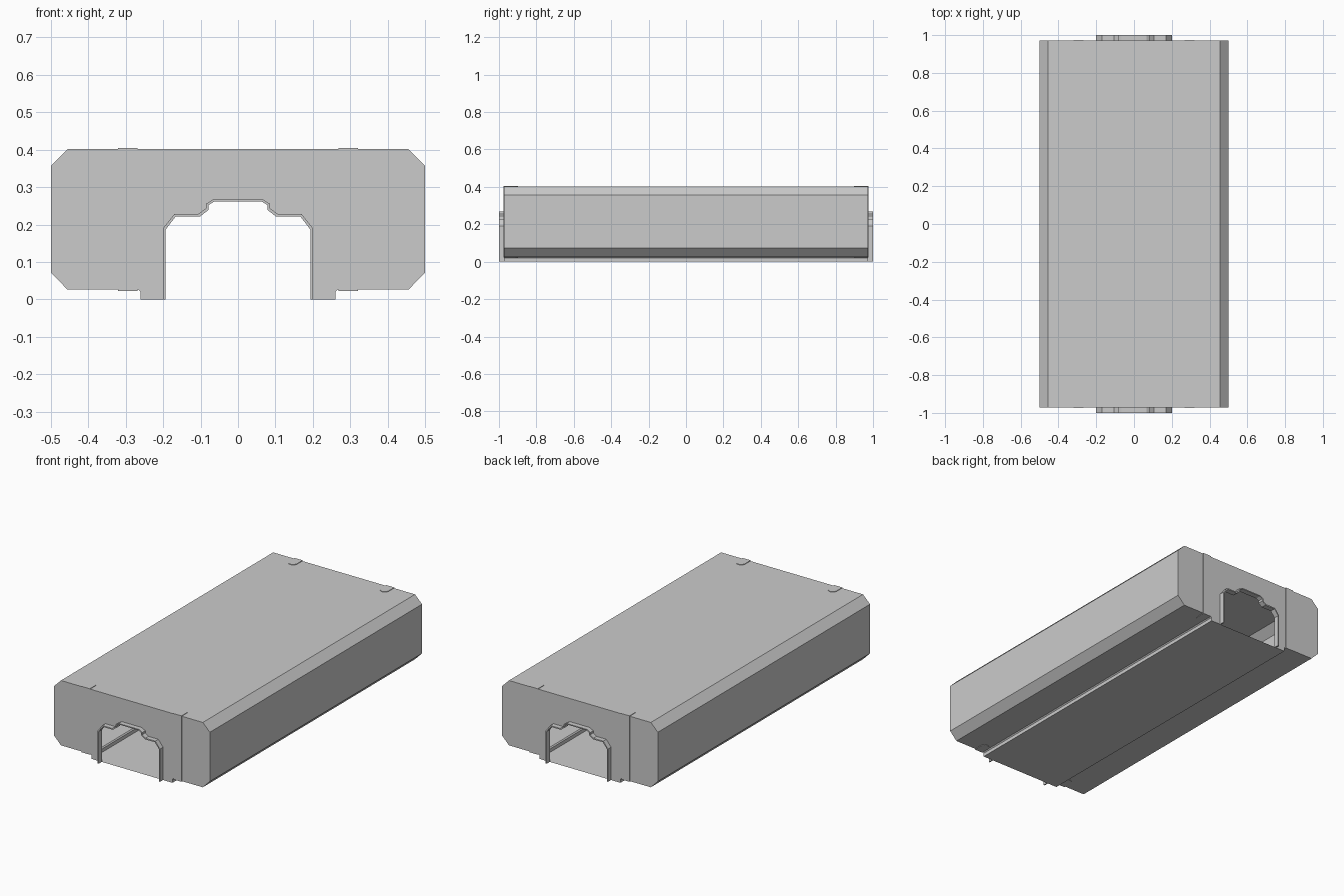
import bpy, bmesh, math

cube = bpy.data.objects.get("Cube")
if cube:
    bpy.data.objects.remove(cube, do_unlink=True)

GREY = (0.6, 0.6, 0.6, 1)
grey = bpy.data.materials.new("plain_grey")
grey.use_nodes = True
grey.diffuse_color = GREY
grey.node_tree.nodes["Principled BSDF"].inputs["Base Color"].default_value = GREY

END = 0.972      # end wall position
TOP = 0.402
BASE = 0.026     # raised underside beside the central floor


def mirrored(half):
    """Right half profile, bottom to top, completed with its mirror image."""
    return half + [(-x, z) for x, z in reversed(half)]


def finish(name, bm, recalc=True):
    if recalc:
        bmesh.ops.recalc_face_normals(bm, faces=bm.faces)
    mesh = bpy.data.meshes.new(name)
    bm.to_mesh(mesh)
    bm.free()
    mesh.materials.append(grey)
    obj = bpy.data.objects.new(name, mesh)
    bpy.context.collection.objects.link(obj)
    return obj


def prism(name, outline, place, near, far):
    """Solid made from a 2D outline swept between two depths."""
    bm = bmesh.new()
    a = [bm.verts.new(place(u, v, near)) for u, v in outline]
    b = [bm.verts.new(place(u, v, far)) for u, v in outline]
    bm.faces.new(a)
    bm.faces.new(b)
    n = len(a)
    for i in range(n):
        j = (i + 1) % n
        bm.faces.new((a[i], a[j], b[j], b[i]))
    return finish(name, bm)


arch_outer = mirrored([(0.2, 0), (0.2, 0.19), (0.17, 0.228), (0.106, 0.228),
                       (0.086, 0.243), (0.086, 0.255), (0.065, 0.268)])
arch_inner = mirrored([(0.193, 0), (0.193, 0.187), (0.167, 0.221), (0.102, 0.221),
                       (0.079, 0.239), (0.079, 0.252), (0.062, 0.262)])
shell = mirrored([(0.26, 0), (0.26, 0.02), (0.266, BASE), (0.455, BASE),
                  (0.5, 0.072), (0.5, 0.357), (0.455, TOP)])

# Hollow casing: side walls, floor and end walls with an arched opening
bm = bmesh.new()
rings, arches = [], []
for y in (-END, END):
    rings.append([bm.verts.new((x, y, z)) for x, z in shell])
    arches.append([bm.verts.new((x, y, z)) for x, z in arch_outer])
    bm.faces.new(rings[-1] + arches[-1][::-1])
for i in range(len(shell) - 1):
    bm.faces.new((rings[0][i], rings[0][i + 1], rings[1][i + 1], rings[1][i]))
floor_loop = [rings[0][0], arches[0][0], arches[0][-1], rings[0][-1],
              rings[1][-1], arches[1][-1], arches[1][0], rings[1][0]]
bm.faces.new(floor_loop)
finish("casing", bm)

# Thin collar around each opening
for label, s in (("front", -1), ("back", 1)):
    prism(label + "_collar", arch_outer + arch_inner[::-1],
          lambda u, v, d, s=s: (u, s * d, v), END - 0.004, 1.0)

# Clips: flat strip down each end wall with rounded tabs above and below
CLIP_X, CLIP_R, THICK = 0.294, 0.026, 0.003
tab = [(-CLIP_R, 0), (CLIP_R, 0)]
for i in range(9):
    a = math.pi * i / 8
    tab.append((CLIP_R * math.cos(a), 0.05 + CLIP_R * math.sin(a)))
strip = [(-CLIP_R, BASE), (CLIP_R, BASE), (CLIP_R, TOP), (-CLIP_R, TOP)]

for end, s in (("front", -1), ("back", 1)):
    for side, cx in (("right", -CLIP_X), ("left", CLIP_X)):
        tag = f"{end}_{side}_clip"
        prism(tag + "_strip", strip,
              lambda u, v, d: (cx + u, s * d, v), END, END + THICK)
        prism(tag + "_top_tab", tab,
              lambda u, v, d: (cx + u, s * (END + THICK - v), d), TOP, TOP + THICK)
        prism(tag + "_bottom_tab", tab,
              lambda u, v, d: (cx + u, s * (END + THICK - v), d), BASE - THICK, BASE)
